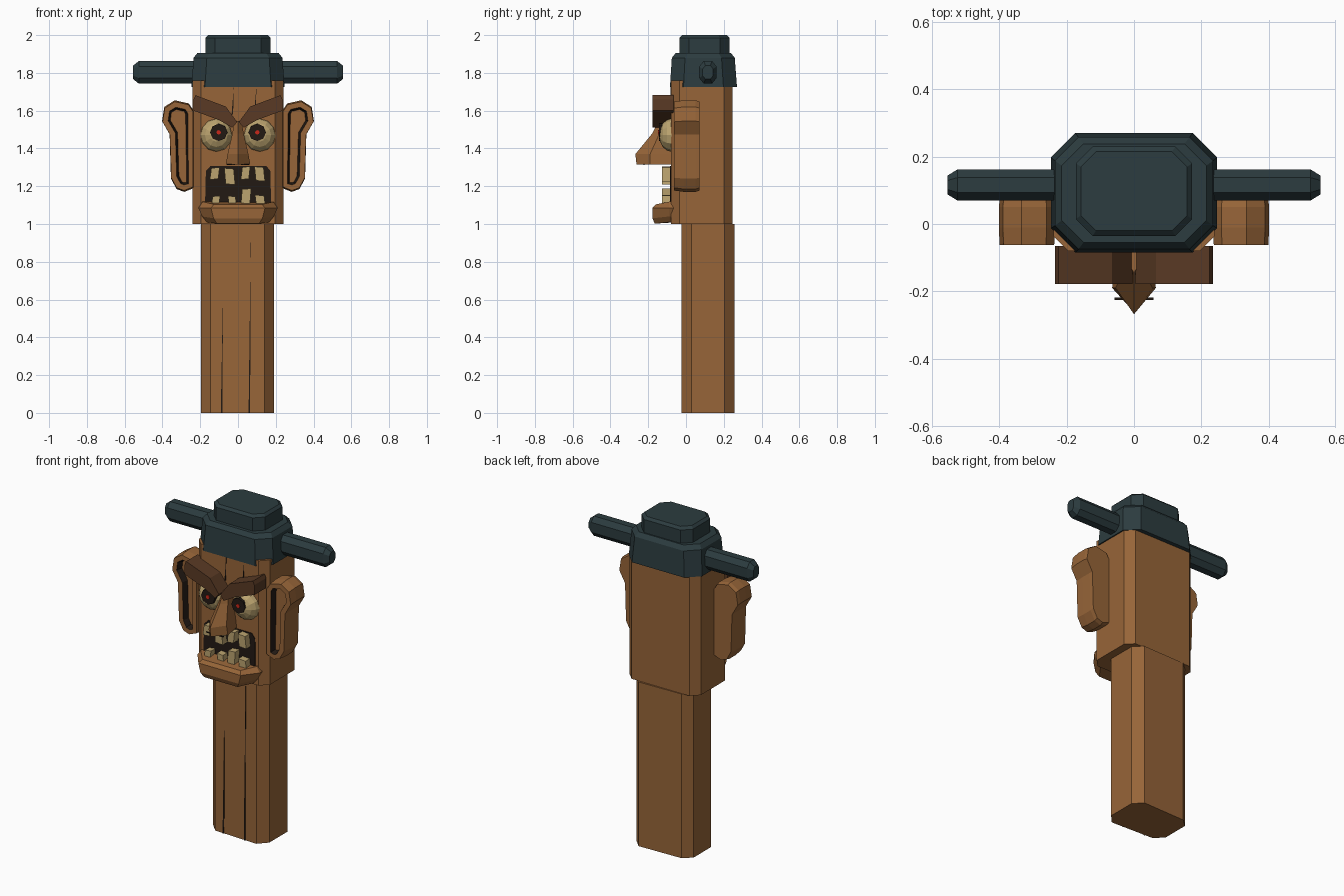
import bpy, bmesh, math
from mathutils import Matrix

if "Cube" in bpy.data.objects:
    bpy.data.objects.remove(bpy.data.objects["Cube"])

COL = {"wood": (.31, .13, .04), "dark_wood": (.10, .042, .018), "hat": (.025, .045, .05),
       "black": (.016, .01, .007), "cream": (.50, .37, .16), "red": (.6, .02, .01)}
MATS = {}
for n, c in COL.items():
    MATS[n] = bpy.data.materials.new(n)
    MATS[n].diffuse_color = (*c, 1)


def finish(name, bm, *mats):
    bmesh.ops.recalc_face_normals(bm, faces=bm.faces[:])
    me = bpy.data.meshes.new(name)
    bm.to_mesh(me)
    bm.free()
    for m in mats:
        me.materials.append(MATS[m])
    ob = bpy.data.objects.new(name, me)
    bpy.context.collection.objects.link(ob)
    return ob


def loft_bm(rings):
    bm = bmesh.new()
    vs = [[bm.verts.new(p) for p in r] for r in rings]
    n = len(rings[0])
    for a, b in zip(vs, vs[1:]):
        for i in range(n):
            j = (i + 1) % n
            bm.faces.new((a[i], a[j], b[j], b[i]))
    bm.faces.new(vs[0])
    last = bm.faces.new(vs[-1])
    bmesh.ops.recalc_face_normals(bm, faces=bm.faces[:])
    return bm, last


def loft(name, rings, mat):
    return finish(name, loft_bm(rings)[0], mat)


def slab(name, pts, y0, y1, mat):
    """Front-view outline (x, z) extruded along y."""
    return loft(name, [[(x, y, z) for x, z in pts] for y in (y1, y0)], mat)


def octo(x, y0, y1, c, z):
    """Chamfered rectangle at height z."""
    return [(-x, y0 + c, z), (-x + c, y0, z), (x - c, y0, z), (x, y0 + c, z),
            (x, y1 - c, z), (x - c, y1, z), (-x + c, y1, z), (-x, y1 - c, z)]


# post and head
post = [(-.195, .04), (-.145, -.012), (.14, -.024), (.19, .03),
        (.19, .205), (.14, .257), (-.145, .25), (-.195, .205)]
loft("post", [[(x, y, z) for x, y in post] for z in (0, 1.0)], "wood")
loft("head", [octo(.24, -.08, .245, .045, z) for z in (1.0, 1.76)], "wood")

# narrow cracks in the wood
for x, z0, z1, y in ((-.087, 0, .65, -.018), (.06, 0, .94, -.0235),
                     (.09, 1.6, 1.73, -.081), (-.03, 1.58, 1.73, -.081)):
    slab("crack", [(x - .004, z0), (x + .004, z0), (x + .008, z1)], y - .001, y + .01, "black")

# hat brim block, crown and cross bar
loft("hat_base", [octo(.247, -.085, .27, .072, 1.725), octo(.235, -.075, .258, .07, 1.88),
                  octo(.215, -.055, .238, .065, 1.905)], "hat")
loft("hat_crown", [octo(.173, -.035, .23, .05, 1.89), octo(.173, -.035, .23, .05, 1.985),
                   octo(.158, -.02, .215, .045, 2.0)], "hat")


def bar_ring(x, k):
    return [(x, .116 + y * k, 1.803 + z * k) for y, z in
            ((-.046, -.03), (-.022, -.06), (.022, -.06), (.046, -.03),
             (.046, .03), (.022, .06), (-.022, .06), (-.046, .03))]


loft("hat_bar", [bar_ring(-.555, .6), bar_ring(-.525, 1), bar_ring(.525, 1), bar_ring(.555, .6)], "hat")

EAR = [(.235, 1.60), (.26, 1.638), (.335, 1.655), (.39, 1.62), (.402, 1.545), (.362, 1.475),
       (.355, 1.24), (.325, 1.185), (.285, 1.17), (.235, 1.19)]
BROW = [(.235, 1.60), (.235, 1.66), (.225, 1.682), (.065, 1.622), (.004, 1.54), (.03, 1.51), (.10, 1.55)]
for s, side in ((-1, "left"), (1, "right")):
    # ear with a sunken, dark-edged hollow
    rings = [[(s * (.31 + (x - .31) * k), y, 1.41 + (z - 1.41) * k) for x, z in EAR]
             for y, k in ((.072, .97), (.05, 1), (-.01, 1), (-.063, .97))]
    bm, front = loft_bm(rings)
    bmesh.ops.inset_individual(bm, faces=[front], thickness=.03)
    r = bmesh.ops.inset_individual(bm, faces=[front], thickness=.012, depth=-.035)
    for f in r["faces"]:
        f.material_index = 1
    front.material_index = 0
    finish(side + "_ear", bm, "wood", "black")

    # slanted brow
    slab(side + "_brow", [(s * x, z) for x, z in BROW], -.178, -.065, "dark_wood")

    # faceted eyeball, pupil and red dot
    bm = bmesh.new()
    bmesh.ops.create_uvsphere(bm, u_segments=12, v_segments=8, radius=1)
    m = Matrix.Translation((s * .115, -.075, 1.47)) @ Matrix.Diagonal((.085, .068, .088, 1)) \
        @ Matrix.Rotation(math.pi / 2, 4, 'X')
    bmesh.ops.transform(bm, matrix=m, verts=bm.verts[:])
    finish(side + "_eye", bm, "cream")
    for nm, r, y, mat in (("_pupil", .046, -.144, "black"), ("_pupil_dot", .012, -.147, "red")):
        pts = [(s * .102 + r * math.cos(i * math.pi / 4), 1.485 + r * math.sin(i * math.pi / 4))
               for i in range(8)]
        slab(side + nm, pts, y, -.11, mat)

    # nostril
    slab(side + "_nostril", [(s * .015, 1.312), (s * .058, 1.312), (s * .058, 1.317), (s * .015, 1.317)],
         -.226, -.219, "black")

# nose: half-hexagon sections growing toward the tip
nose = [(1.545, .018, -.115, -.145), (1.48, .03, -.14, -.178), (1.37, .055, -.19, -.268), (1.315, .065, -.19, -.262)]
loft("nose", [[(-w * .7, -.07, z), (-w, ym, z), (0, yt, z), (w, ym, z), (w * .7, -.07, z)]
              for z, w, ym, yt in nose], "wood")

# mouth, teeth and jutting lower lip
slab("mouth", [(-.175, 1.08), (-.17, 1.28), (-.145, 1.308), (.15, 1.308), (.172, 1.28), (.175, 1.08)],
     -.084, -.06, "black")
teeth = [(-.123, 1.235, 1.30, .022), (-.044, 1.212, 1.292, .025), (.04, 1.235, 1.305, .021), (.115, 1.23, 1.30, .024),
         (-.118, 1.09, 1.15, .02), (-.03, 1.09, 1.145, .02), (.042, 1.09, 1.188, .024), (.118, 1.09, 1.15, .024)]
for i, (x, z0, z1, w) in enumerate(teeth):
    t = .004 * (-1) ** i
    slab("tooth", [(x - w - t, z0), (x + w - t, z0 + t), (x + w + t, z1), (x - w + t, z1 - t)],
         -.126, -.07, "cream")


def lip_ring(z, w, yf, ze):
    return [(-w, -.04, z + ze), (-w, -.09, z + ze), (-w * .68, yf, z), (w * .68, yf, z),
            (w, -.09, z + ze), (w, -.04, z + ze)]


loft("lower_lip", [lip_ring(1.002, .165, -.165, .008), lip_ring(1.03, .19, -.178, .01),
                   lip_ring(1.085, .21, -.178, 0), lip_ring(1.104, .188, -.16, .014)], "wood")

for m in bpy.data.materials:
    if m.users and not m.is_grease_pencil:
        m.use_nodes = True
        m.node_tree.nodes["Principled BSDF"].inputs["Base Color"].default_value = m.diffuse_color
